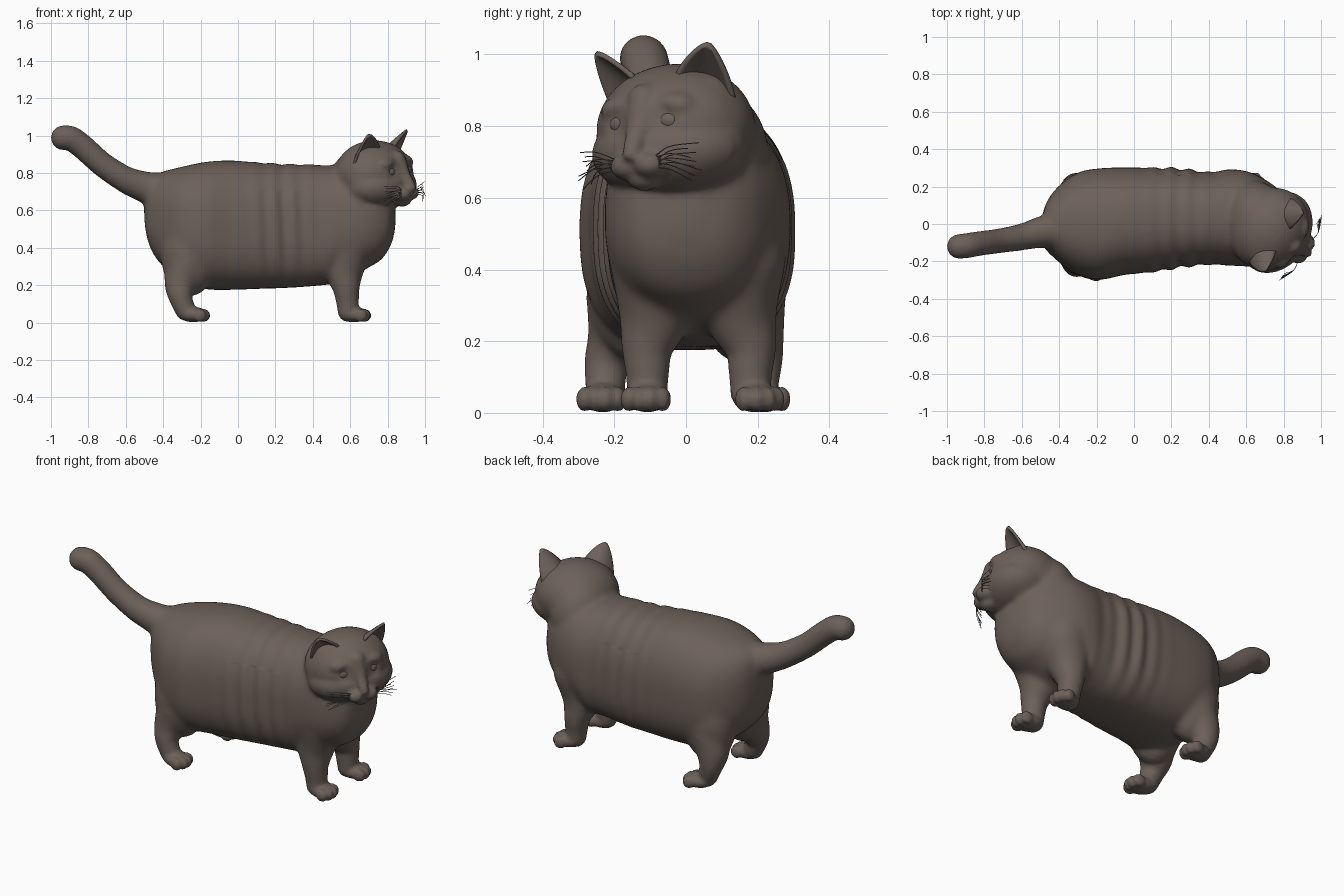
import bpy, bmesh, math, random
from mathutils import Vector, Matrix

if "Cube" in bpy.data.objects:
    bpy.data.objects.remove(bpy.data.objects["Cube"])

random.seed(3)
fur = bpy.data.materials.new("grey brown fur")
fur.diffuse_color = (0.15, 0.118, 0.1, 1)
fur.use_nodes = True
fur.node_tree.nodes["Principled BSDF"].inputs["Base Color"].default_value = fur.diffuse_color


def spline(pts, n):
    """Catmull-Rom samples through tuples of any length."""
    out = []
    for i in range(len(pts) - 1):
        a, b, c, d = (pts[max(i - 1, 0)], pts[i], pts[i + 1], pts[min(i + 2, len(pts) - 1)])
        for k in range(n):
            t = k / n
            out.append([0.5 * (2 * q + (r - p) * t + (2 * p - 5 * q + 4 * r - s) * t * t
                               + (3 * q - p - 3 * r + s) * t ** 3)
                        for p, q, r, s in zip(a, b, c, d)])
    out.append(list(pts[-1]))
    return out


def ball(bm, loc, r, frame=Matrix(), sub=3):
    m = frame @ Matrix.Translation(loc) @ Matrix.Diagonal((*r, 1))
    bmesh.ops.create_icosphere(bm, subdivisions=sub, radius=1, matrix=m)


def chain(bm, pts, n=8, frame=Matrix()):
    """Row of overlapping balls, each point is x, y, z, radius."""
    for x, y, z, r in spline(pts, n):
        ball(bm, (x, y, z), (r, r, r), frame)


def finish(name, bm):
    bmesh.ops.recalc_face_normals(bm, faces=bm.faces)
    me = bpy.data.meshes.new(name)
    bm.to_mesh(me)
    bm.free()
    me.materials.append(fur)
    ob = bpy.data.objects.new(name, me)
    bpy.context.collection.objects.link(ob)
    for p in me.polygons:
        p.use_smooth = True
    return ob


# head frame: x forward, y to the cat's left, turned and tilted
head = (Matrix.Translation((0.73, -0.03, 0.79)) @ Matrix.Rotation(math.radians(-33), 4, 'Z')
        @ Matrix.Rotation(math.radians(4), 4, 'X'))

bm = bmesh.new()

# torso: x, centre y, half width, bottom, top
stations = [(-0.502, -0.03, 0.02, 0.56, 0.64), (-0.49, -0.03, 0.08, 0.47, 0.73),
            (-0.46, -0.01, 0.14, 0.38, 0.78), (-0.40, 0.0, 0.205, 0.30, 0.808),
            (-0.30, 0.0, 0.275, 0.22, 0.833), (-0.18, 0.0, 0.298, 0.18, 0.858),
            (-0.05, 0.015, 0.287, 0.175, 0.867), (0.1, 0.022, 0.279, 0.18, 0.857),
            (0.25, 0.032, 0.264, 0.185, 0.847), (0.40, 0.03, 0.247, 0.195, 0.845),
            (0.52, 0.035, 0.258, 0.21, 0.838), (0.62, 0.025, 0.252, 0.25, 0.845),
            (0.70, 0.01, 0.228, 0.295, 0.82), (0.77, 0.0, 0.188, 0.34, 0.77),
            (0.82, -0.01, 0.128, 0.42, 0.69), (0.842, -0.01, 0.03, 0.51, 0.59)]
rings = []
for x, yc, w, zb, zt in spline(stations, 8):
    ring = []
    for k in range(48):
        a = 2 * math.pi * k / 48
        c, s = math.cos(a), math.sin(a)
        n = 2.35 if s > 0 or x > 0.5 else 2.75
        px = math.copysign(abs(c) ** (2 / n), c)
        pz = math.copysign(abs(s) ** (2 / n), s)
        ring.append(bm.verts.new((x, yc + w * px, (zb + zt) / 2 + (zt - zb) / 2 * pz)))
    rings.append(ring)
for r0, r1 in zip(rings, rings[1:]):
    for k in range(48):
        bm.faces.new((r0[k], r0[k - 1], r1[k - 1], r1[k]))
bm.faces.new(rings[0])
bm.faces.new(rings[-1][::-1])


def paw(x, y, yaw):
    f = Matrix.Translation((x, y, 0)) @ Matrix.Rotation(yaw, 4, 'Z')
    ball(bm, (0, 0, 0.043), (0.075, 0.062, 0.042), f)
    for k in (-1.5, -0.5, 0.5, 1.5):
        ball(bm, (0.058 - 0.008 * k * k, k * 0.032, 0.038), (0.036, 0.023, 0.036), f)


# front legs and paws
for y, yt, yaw in ((-0.108, -0.085, -0.1), (0.18, 0.15, 0.35)):
    chain(bm, [(0.60, yt, 0.43, 0.13), (0.57, yt, 0.29, 0.105), (0.578, y, 0.19, 0.073),
               (0.585, y, 0.12, 0.062), (0.59, y, 0.06, 0.057)])
    paw(0.62, y + 0.012 * (yaw > 0), yaw)

# hind legs, thighs and paws
for s, y in ((-1, -0.22), (1, 0.205)):
    ball(bm, (-0.26, s * 0.15, 0.37), (0.155, 0.13, 0.23))
    chain(bm, [(-0.27, s * 0.165, 0.32, 0.115), (-0.305, s * 0.185, 0.22, 0.09),
               (-0.308, y, 0.14, 0.064), (-0.28, y - 0.005, 0.065, 0.055)])
    paw(-0.24, y + s * 0.012, s * 0.1)

# tail
chain(bm, [(-0.40, -0.03, 0.70, 0.10), (-0.50, -0.045, 0.725, 0.085), (-0.60, -0.07, 0.765, 0.072),
           (-0.72, -0.09, 0.842, 0.066), (-0.83, -0.105, 0.939, 0.066), (-0.89, -0.115, 0.982, 0.067),
           (-0.934, -0.12, 0.988, 0.066)], 10)

# neck and skull
ball(bm, (0.65, 0.02, 0.73), (0.165, 0.21, 0.20), sub=4)
ball(bm, (-0.005, 0, 0), (0.205, 0.23, 0.185), head, 4)
ball(bm, (0.03, 0, -0.06), (0.18, 0.235, 0.13), head, 4)

# nose bridge, brows, nose, muzzle, chin, ear roots
chain(bm, [(0.145, 0, 0.08, 0.05), (0.185, 0, 0.0, 0.036), (0.225, 0, -0.055, 0.027)], 8, head)
ball(bm, (0.238, 0, -0.07), (0.02, 0.026, 0.017), head)
ball(bm, (0.17, 0, -0.135), (0.05, 0.05, 0.036), head)
for s in (-1, 1):
    ball(bm, (0.19, s * 0.038, -0.1), (0.057, 0.05, 0.04), head)
    ball(bm, (0.125, s * 0.08, 0.06), (0.055, 0.075, 0.045), head)
    ball(bm, (0.02, s * 0.12, 0.10), (0.05, 0.07, 0.05), head)

# fuse into one smooth skin, blending the big masses more than face and paws
cat = finish("body", bm)
bpy.context.view_layer.objects.active = cat
rem = cat.modifiers.new("fuse", 'REMESH')
rem.mode, rem.voxel_size, rem.use_smooth_shade = 'VOXEL', 0.009, True
bpy.ops.object.modifier_apply(modifier="fuse")
soft = cat.vertex_groups.new(name="soft")
to_head = head.inverted()
for v in cat.data.vertices:
    x, y, z = v.co
    face = (to_head @ v.co).x > 0.06 and z > 0.6
    weight = 0 if face or x < -0.6 else min(1, max(0, (z - 0.15) / 0.1))
    soft.add([v.index], weight, 'REPLACE')
for nm, n, group in (("blend", 35, "soft"), ("soften", 6, "")):
    sm = cat.modifiers.new(nm, 'SMOOTH')
    sm.factor, sm.iterations, sm.vertex_group = 0.5, n, group
    bpy.ops.object.modifier_apply(modifier=nm)

# skin folds across the flanks and eye sockets in the face
eyes = [head @ Vector((0.178, s * 0.078, 0.022)) for s in (-1, 1)]
forward = head.to_3x3() @ Vector((1, 0, 0))
normals = [v.normal.copy() for v in cat.data.vertices]
for v, nrm in zip(cat.data.vertices, normals):
    x, y, z = v.co
    fold = 0.007 * math.sin((x + 0.05 * z) * 2 * math.pi / 0.1) * math.exp(-((x - 0.24) / 0.15) ** 2)
    v.co += nrm * fold * min(1, max(0, (z - 0.2) / 0.2)) * (1 if z < 0.7 else 0.5)
    for e in eyes:
        d = (v.co - e).length
        if d < 0.06:
            v.co -= forward * 0.013 * (1 - (d / 0.06) ** 2) ** 2

# eyeballs
for s, nm in ((-1, "right_eye"), (1, "left_eye")):
    bm = bmesh.new()
    ball(bm, (0.148, s * 0.078, 0.02), (0.03, 0.038, 0.03), head)
    finish(nm, bm)

# ears: cupped shells
for s, nm in ((-1, "right_ear"), (1, "left_ear")):
    bm = bmesh.new()
    root, tip = Vector((0.03, s * 0.125, 0.095)), Vector((0.087, s * 0.186, 0.23))
    side = Vector((-0.45, s * 0.78, -0.4)).normalized()
    back = side.cross(tip - root).normalized()
    if back.x > 0:
        back = -back
    grid = []
    for i in range(13):
        t = i / 12
        w = 0.085 * (1 - t ** 1.4) ** 0.8 + 0.005
        row = []
        for j in range(13):
            u = j / 6 - 1
            p = root.lerp(tip, t) + side * u * w + back * (0.06 * (1 - u * u) * (1 - t) - 0.01)
            row.append(bm.verts.new(head @ p))
        grid.append(row)
    for i in range(12):
        for j in range(12):
            bm.faces.new((grid[i][j], grid[i][j + 1], grid[i + 1][j + 1], grid[i + 1][j]))
    ear = finish(nm, bm)
    sol = ear.modifiers.new("thickness", 'SOLIDIFY')
    sol.thickness, sol.offset = 0.014, 0

# whiskers
for s, nm in ((-1, "right_whiskers"), (1, "left_whiskers")):
    cu = bpy.data.curves.new(nm, 'CURVE')
    cu.dimensions, cu.bevel_depth, cu.bevel_resolution = '3D', 0.0014, 1
    for k in range(9):
        z0, z1 = -0.085 - 0.012 * (k % 3), -0.05 - 0.013 * k
        reach = 0.21 - 0.05 * random.random()
        sp = cu.splines.new('POLY')
        path = spline([(0.21, s * 0.055, z0), (0.222, s * 0.12, (z0 + z1) / 2 + 0.012),
                       (0.188, s * reach, z1)], 5)
        sp.points.add(len(path) - 1)
        for q, p in zip(sp.points, path):
            q.co = (*(head @ Vector(p)), 1)
    cu.materials.append(fur)
    bpy.context.collection.objects.link(bpy.data.objects.new(nm, cu))
